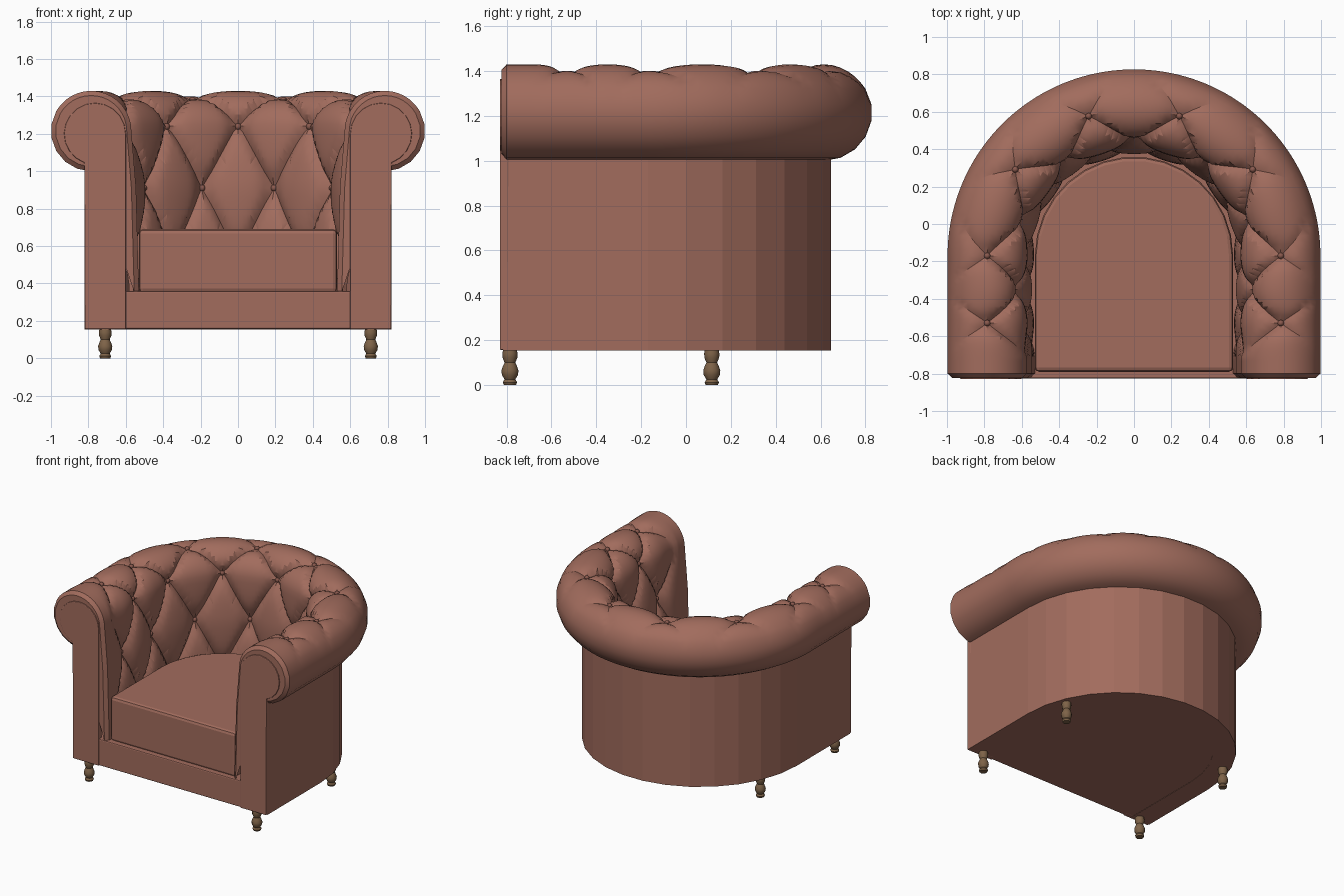
import bpy, bmesh, math
from mathutils import Vector

if "Cube" in bpy.data.objects:
    bpy.data.objects.remove(bpy.data.objects["Cube"])

CY, FRONT = -0.17, -0.83          # centre of the rounded back, front plane


def material(name, rgb):
    m = bpy.data.materials.new(name)
    m.diffuse_color = (*rgb, 1)
    m.use_nodes = True
    m.node_tree.nodes["Principled BSDF"].inputs["Base Color"].default_value = m.diffuse_color
    return m


LEATHER = material("leather", (0.36, 0.15, 0.11))
BUTTON = material("button_leather", (0.25, 0.10, 0.075))
WOOD = material("wood", (0.21, 0.125, 0.065))


def finish(name, bm, mat, smooth=None, bevel=0):
    bmesh.ops.recalc_face_normals(bm, faces=bm.faces)
    me = bpy.data.meshes.new(name)
    bm.to_mesh(me)
    bm.free()
    me.materials.append(mat)
    ob = bpy.data.objects.new(name, me)
    bpy.context.collection.objects.link(ob)
    if bevel:
        b = ob.modifiers.new("bevel", 'BEVEL')
        b.width, b.segments, b.limit_method = bevel, 2, 'ANGLE'
        b.angle_limit = math.radians(50)
    if smooth:
        bpy.ops.object.select_all(action='DESELECT')
        bpy.context.view_layer.objects.active = ob
        ob.select_set(True)
        bpy.ops.object.shade_smooth_by_angle(angle=math.radians(smooth))
    return ob


def prism(name, outline, offset, mat, bevel=0):
    bm = bmesh.new()
    f = bm.faces.new([bm.verts.new(p) for p in outline])
    ext = bmesh.ops.extrude_face_region(bm, geom=[f])
    bmesh.ops.translate(bm, vec=offset,
                        verts=[v for v in ext["geom"] if isinstance(v, bmesh.types.BMVert)])
    return finish(name, bm, mat, bevel=bevel)


def u_shape(r, front, z, n=15):
    arc = [(r * math.cos(math.pi * i / n), CY + r * math.sin(math.pi * i / n), z)
           for i in range(n + 1)]
    return [(r, front, z)] + arc + [(-r, front, z)]


# Outer shell, base and seat cushion
prism("outer_shell", u_shape(0.82, -0.815, 0.155) + u_shape(0.66, -0.815, 0.155)[::-1],
      (0, 0, 0.85), LEATHER)
prism("base", u_shape(0.81, -0.825, 0.157), (0, 0, 0.203), LEATHER, 0.008)
prism("seat_cushion", u_shape(0.53, -0.79, 0.35), (0, 0, 0.34), LEATHER, 0.022)


# Tufted roll: u runs round the chair, v runs over the roll and down inside
def clamp(x):
    return max(0.0, min(1.0, x))


def depth(u, v):
    a, b = u + v / 2 - 0.5, u - v / 2 - 0.5
    da, db = abs(a - round(a)), abs(b - round(b))
    puff = math.sqrt(max(0, math.sin(math.pi * da) * math.sin(math.pi * db)))
    d = (0.04 * (1 - puff) + 0.03 * math.exp(-(da * da + db * db) / 0.04)
         + 0.012 * math.exp(-min(da, db) / 0.04))
    return d * clamp((v + 0.8) / 1.2) * clamp((4.0 - abs(u)) / 0.4)


def section(v, d):
    if v <= 1:
        t = math.radians(90 + 80 * v)
        return 0.785 + (0.215 - d) * math.cos(t), 1.215 + (0.215 - d) * math.sin(t)
    if v <= 2:
        return 0.573 - 0.028 * (v - 1) + d, 1.252 - 0.342 * (v - 1)
    return 0.545 - 0.01 * (v - 2) + d, 0.91 - 0.37 * (v - 2)


def surface(u, v, extra=0):
    r, z = section(v, depth(u, v) + extra)
    if abs(u) <= 2.5:
        t = math.radians(36 * u)
        return Vector((r * math.sin(t), CY + r * math.cos(t), z))
    return Vector((math.copysign(r, u), CY - 0.36 * (abs(u) - 2.5), z))


rows = [-2.25 + 0.25 * i for i in range(6)] + [-0.75 + 0.125 * i for i in range(35)]
cols = [(-4.312, 0.025)] + [(k / 16, 0) for k in range(-68, 69)] + [(4.312, 0.025)]
bm = bmesh.new()
grid = [[bm.verts.new(surface(u, v, e)) for v in rows] for u, e in cols]
for i in range(len(cols) - 1):
    for j in range(len(rows) - 1):
        q = [grid[i][j], grid[i + 1][j], grid[i + 1][j + 1], grid[i][j + 1]]
        h = [depth(cols[m][0], rows[n]) for m, n in
             ((i, j), (i + 1, j), (i + 1, j + 1), (i, j + 1))]
        if max(h) < 1e-6:
            bm.faces.new(q)
        else:                      # split along the crease direction
            if h[1] + h[3] > h[0] + h[2]:
                q = q[1:] + q[:1]
            bm.faces.new(q[:3])
            bm.faces.new([q[0], q[2], q[3]])
for end in (grid[0], grid[-1]):
    bm.faces.new(end)
finish("tufted_arms_and_back", bm, LEATHER, smooth=32)

# Buttons at the crease crossings
bm = bmesh.new()
for v in (0, 1, 2):
    for k in range(-4, 5):
        u = k if v == 1 else k + 0.5
        if abs(u) < 3.6:
            res = bmesh.ops.create_uvsphere(bm, u_segments=8, v_segments=6, radius=0.018)
            bmesh.ops.translate(bm, verts=res["verts"], vec=surface(u, v, -0.004))
finish("buttons", bm, BUTTON, smooth=60)

# Arm front panels
for side, s in (("left", -1), ("right", 1)):
    pts = [(0.6, 0.156)]
    for i in range(15):
        t = math.radians(180 - 250 * i / 14)
        pts.append((0.765 + 0.165 * math.cos(t), 1.2 + 0.165 * math.sin(t)))
    pts.append((0.819, 0.156))
    prism(side + "_arm_front_panel", [(s * x, FRONT, z) for x, z in pts],
          (0, 0.04, 0), LEATHER, 0.005)

# Turned legs
PROFILE = [(0.027, 0), (0.032, 0.012), (0.024, 0.025), (0.036, 0.045), (0.038, 0.065),
           (0.031, 0.085), (0.024, 0.1), (0.033, 0.122), (0.034, 0.14), (0.03, 0.16)]
SEG = 12
for place, y in (("front", -0.785), ("back", 0.115)):
    for side, x in (("left", -0.71), ("right", 0.71)):
        bm = bmesh.new()
        rings = [[bm.verts.new((x + r * math.cos(2 * math.pi * k / SEG),
                                y + r * math.sin(2 * math.pi * k / SEG), z))
                  for k in range(SEG)] for r, z in PROFILE]
        for lo, hi in zip(rings, rings[1:]):
            for k in range(SEG):
                n = (k + 1) % SEG
                bm.faces.new([lo[k], lo[n], hi[n], hi[k]])
        bm.faces.new(rings[0])
        bm.faces.new(rings[-1])
        finish(f"{place}_{side}_leg", bm, WOOD, smooth=40)
